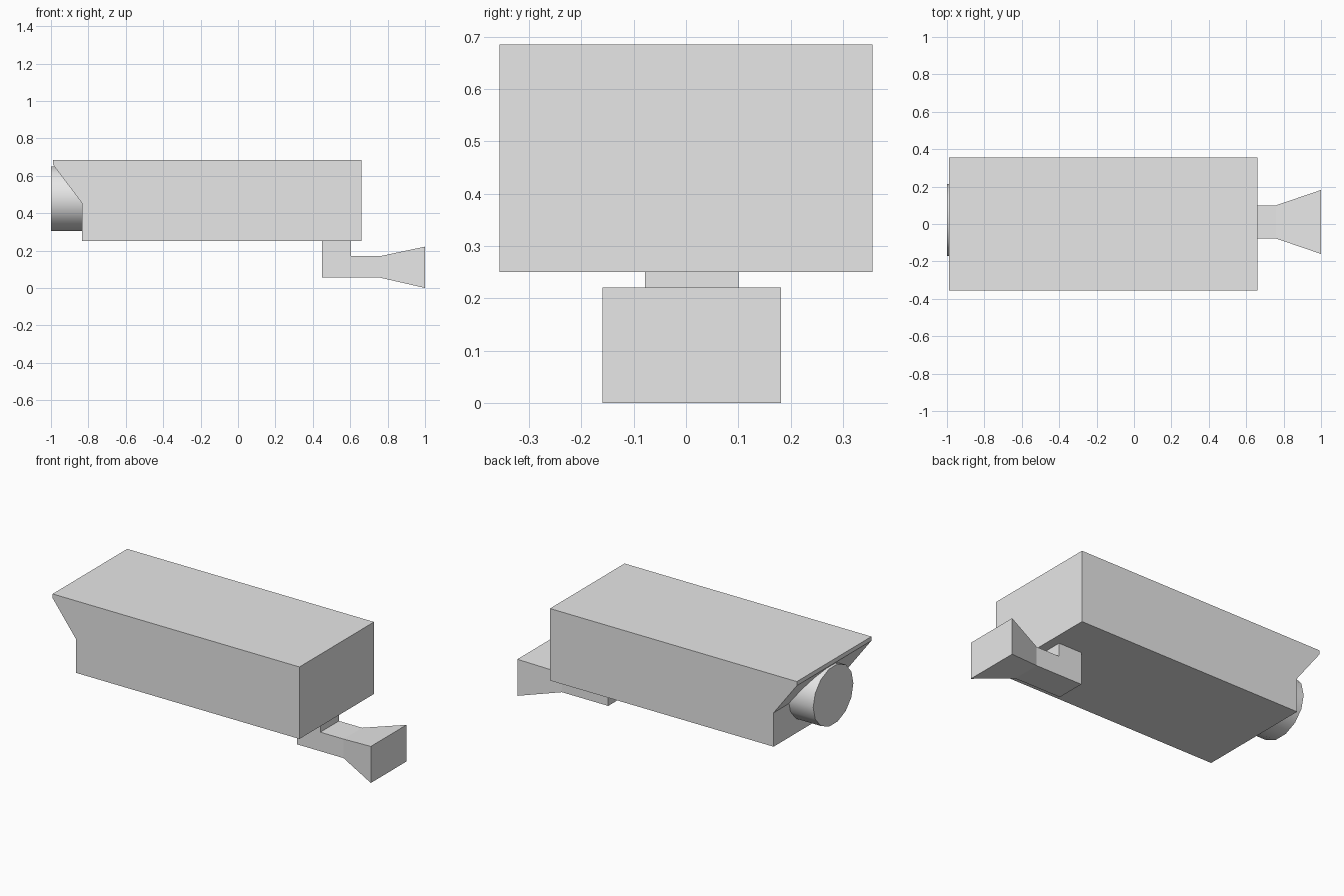
import bpy
import bmesh
import math
from mathutils import Matrix

cube = bpy.data.objects.get("Cube")
if cube:
    bpy.data.objects.remove(cube, do_unlink=True)

GREY = (0.8, 0.8, 0.8, 1)
grey = bpy.data.materials.new("light grey")
grey.use_nodes = True
grey.diffuse_color = GREY
grey.node_tree.nodes["Principled BSDF"].inputs["Base Color"].default_value = GREY

MID_Y = 0.011  # centre line of the lens and the mount


def finish(name, bm):
    """Turn a bmesh into a named, coloured object."""
    bmesh.ops.recalc_face_normals(bm, faces=bm.faces)
    mesh = bpy.data.meshes.new(name)
    bm.to_mesh(mesh)
    bm.free()
    mesh.materials.append(grey)
    obj = bpy.data.objects.new(name, mesh)
    bpy.context.collection.objects.link(obj)
    return obj


def extrude_profile(name, profile, y0, y1):
    """Extrude a side profile of (x, z) points along y."""
    bm = bmesh.new()
    face = bm.faces.new([bm.verts.new((x, y0, z)) for x, z in profile])
    moved = bmesh.ops.extrude_face_region(bm, geom=[face])["geom"]
    verts = [v for v in moved if isinstance(v, bmesh.types.BMVert)]
    bmesh.ops.translate(bm, verts=verts, vec=(0, y1 - y0, 0))
    return finish(name, bm)


def loft_sections(name, sections):
    """Join rectangular sections (x, half width, z bottom, z top) along x."""
    bm = bmesh.new()
    rings = []
    for x, w, z0, z1 in sections:
        corners = ((-w, z0), (w, z0), (w, z1), (-w, z1))
        rings.append([bm.verts.new((x, MID_Y + y, z)) for y, z in corners])
    for a, b in zip(rings, rings[1:]):
        for i in range(4):
            j = (i + 1) % 4
            bm.faces.new((a[i], a[j], b[j], b[i]))
    bm.faces.new(rings[0])
    bm.faces.new(rings[-1])
    return finish(name, bm)


# Housing with the overhanging visor
extrude_profile("housing", [(-0.99, 0.685), (0.66, 0.685), (0.66, 0.25),
                            (-0.835, 0.25), (-0.835, 0.455), (-0.99, 0.66)],
                -0.356, 0.356)

# Round lens barrel, slightly wider than tall
bm = bmesh.new()
bmesh.ops.create_cone(bm, cap_ends=True, segments=14, radius1=1, radius2=1, depth=0.2)
bm.transform(Matrix.Translation((-0.9, 0.022, 0.477))
             @ Matrix.Diagonal((1, 0.192, 0.178, 1))
             @ Matrix.Rotation(math.pi / 2, 4, "Y"))
lens = finish("lens", bm)
bpy.context.view_layer.objects.active = lens
lens.select_set(True)
bpy.ops.object.shade_smooth_by_angle(angle=math.radians(40))
lens.select_set(False)

# Mount: post below the housing, then an arm flaring to the wall plate
extrude_profile("mount_post", [(0.45, 0.055), (0.605, 0.055), (0.605, 0.25), (0.45, 0.25)],
                MID_Y - 0.089, MID_Y + 0.089)
loft_sections("mount_arm", [(0.605, 0.089, 0.055, 0.17),
                            (0.76, 0.089, 0.055, 0.17),
                            (1.0, 0.171, 0.0, 0.221)])
